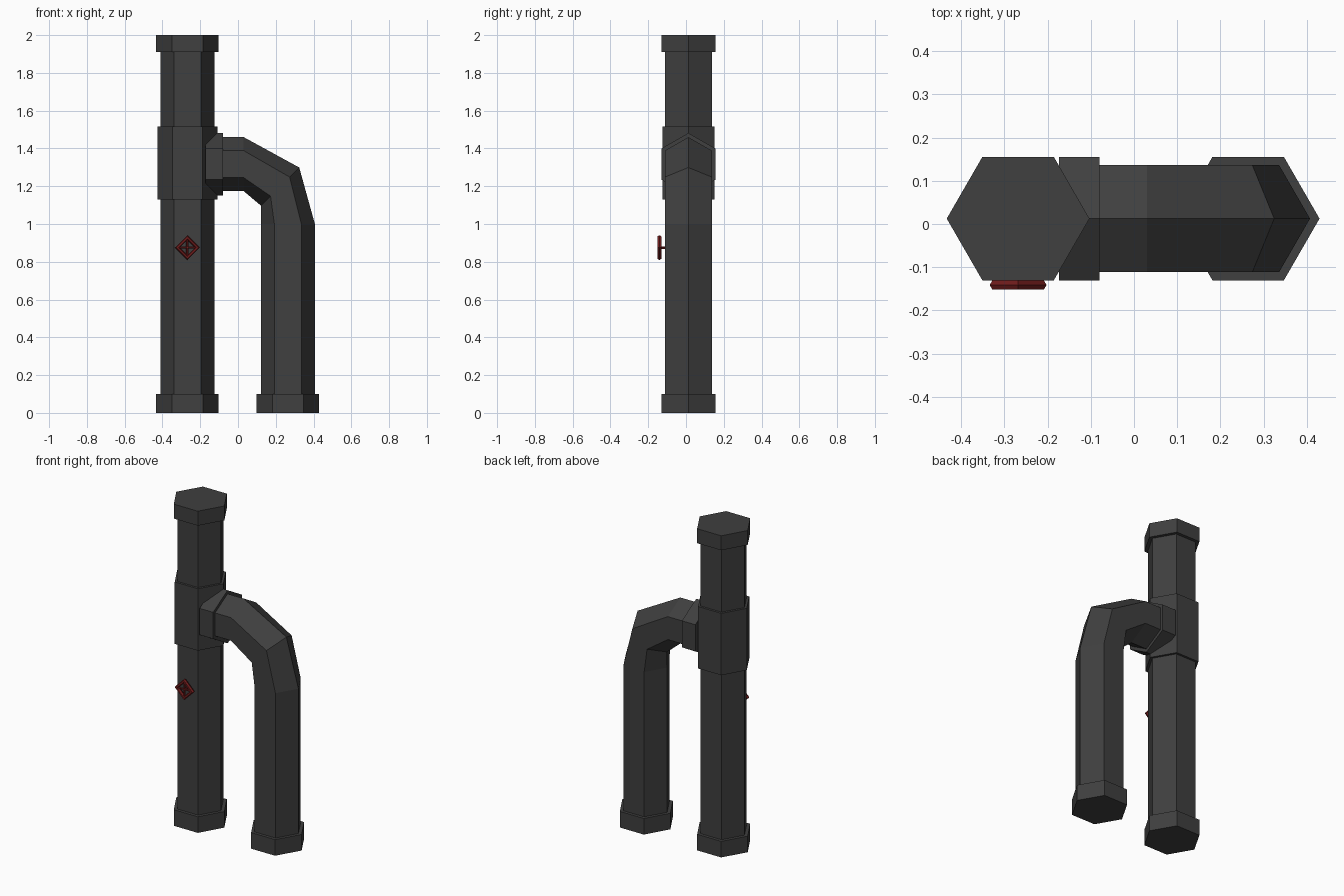
import bpy, bmesh, math
from mathutils import Vector

if "Cube" in bpy.data.objects:
    bpy.data.objects.remove(bpy.data.objects["Cube"])

CY = 0.0125                      # shared depth centre of the pipes
LX, RX = -0.268, 0.264           # left and right pipe centres
R_PIPE, R_CAP, R_COLLAR = 0.143, 0.165, 0.159


def material(name, rgb):
    m = bpy.data.materials.new(name)
    m.diffuse_color = (*rgb, 1)
    m.use_nodes = True
    m.node_tree.nodes["Principled BSDF"].inputs["Base Color"].default_value = m.diffuse_color
    return m


IRON = material("dark iron", (0.05, 0.05, 0.05))
RED = material("valve red", (0.17, 0.012, 0.012))


def sweep(name, path, radius, mat, sides=6, closed=False):
    """Sweep a polygon along (point, in-plane side direction, other side direction) rings."""
    bm = bmesh.new()
    rings = []
    for p, u, v in path:
        p, u, v = Vector(p), Vector(u), Vector(v)
        rings.append([bm.verts.new(p + radius * (math.cos(a) * u + math.sin(a) * v))
                      for a in (2 * math.pi * i / sides for i in range(sides))])
    pairs = list(zip(rings, rings[1:]))
    if closed:
        pairs.append((rings[-1], rings[0]))
    else:
        bm.faces.new(rings[0])
        bm.faces.new(rings[-1])
    for a, b in pairs:
        for i in range(sides):
            j = (i + 1) % sides
            bm.faces.new((a[i], a[j], b[j], b[i]))
    bmesh.ops.recalc_face_normals(bm, faces=bm.faces)
    me = bpy.data.meshes.new(name)
    bm.to_mesh(me)
    bm.free()
    me.materials.append(mat)
    ob = bpy.data.objects.new(name, me)
    bpy.context.collection.objects.link(ob)
    return ob


X, Y, Z = (1, 0, 0), (0, 1, 0), (0, 0, 1)


def upright(name, x, z0, z1, r):
    return sweep(name, [((x, CY, z0), X, Y), ((x, CY, z1), X, Y)], r, IRON)


# Tall main pipe with end caps and junction collar
upright("main_pipe", LX, 0.05, 1.95, R_PIPE)
upright("main_bottom_cap", LX, 0, 0.1, R_CAP)
upright("main_top_cap", LX, 1.91, 2, R_CAP)
upright("junction_collar", LX, 1.13, 1.515, R_COLLAR)

# Branch pipe bending down to the ground
BZ = 1.317
s = math.sqrt(0.5)
sweep("branch_pipe", [((-0.17, CY, BZ), Z, Y), ((0.03, CY, BZ), Z, Y),
                      ((0.223, CY, 1.198), (s, 0, s), Y),
                      ((RX, CY, 1.0), X, Y), ((RX, CY, 0.05), X, Y)], R_PIPE, IRON)
sweep("branch_collar", [((-0.173, CY, BZ), Z, Y), ((-0.08, CY, BZ), Z, Y)], R_CAP, IRON)
upright("branch_bottom_cap", RX, 0, 0.1, R_CAP)

# Diamond-shaped valve wheel, spokes and stem
WY, WZ, WR = -0.141, 0.875, 0.053
rim = []
for k in range(4):
    a = k * math.pi / 2
    d = Vector((math.cos(a), 0, math.sin(a)))
    rim.append((Vector((LX, WY, WZ)) + WR * d, d, Y))
sweep("valve_wheel", rim, 0.0127, RED, closed=True)
sweep("valve_spoke_across", [((LX - WR, WY, WZ), Z, Y), ((LX + WR, WY, WZ), Z, Y)], 0.006, RED)
sweep("valve_spoke_upright", [((LX, WY, WZ - WR), X, Y), ((LX, WY, WZ + WR), X, Y)], 0.006, RED)
sweep("valve_stem", [((LX, WY, WZ), X, Z), ((LX, -0.1, WZ), X, Z)], 0.007, RED)
